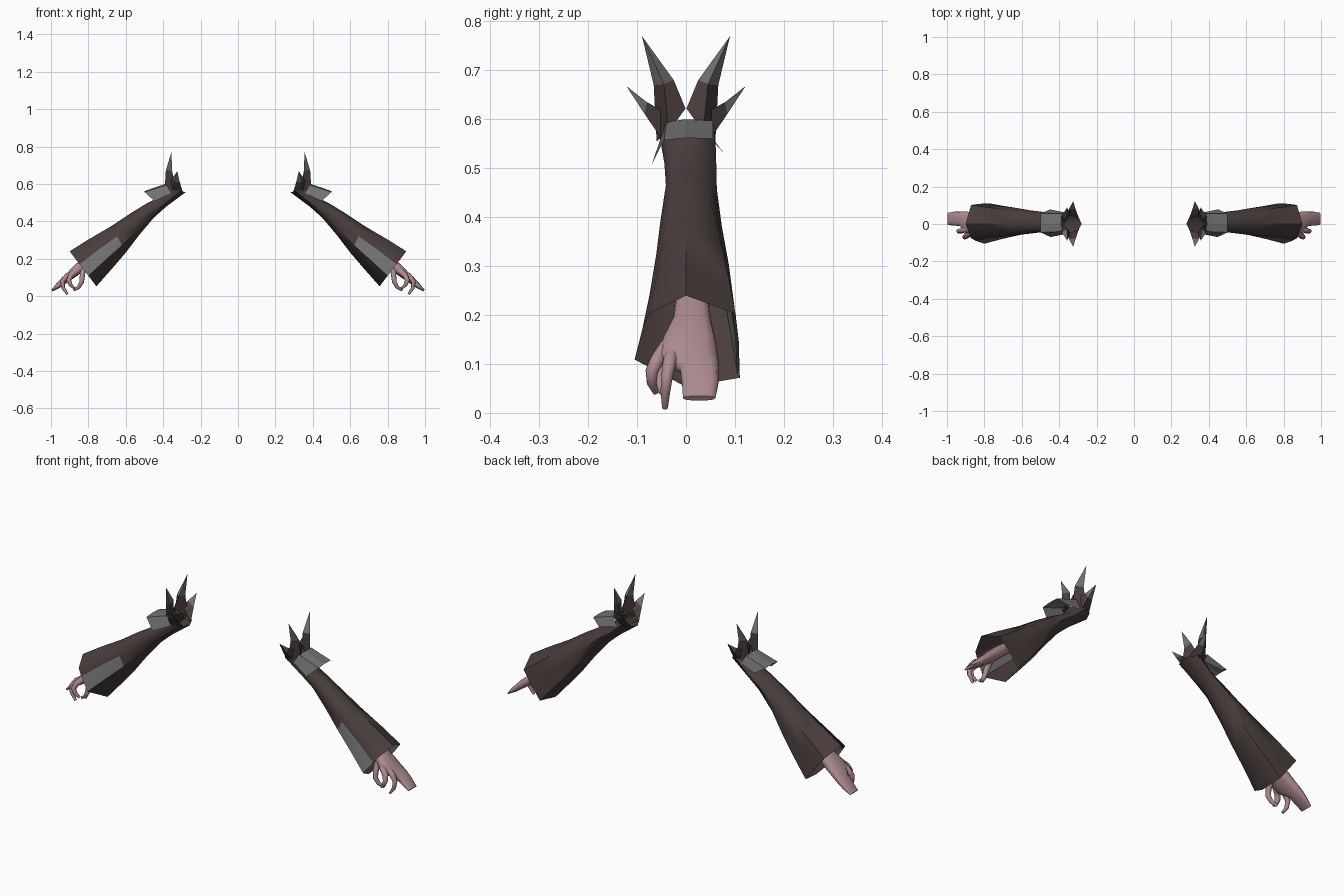
import bpy, bmesh, math
from mathutils import Vector

if "Cube" in bpy.data.objects:
    bpy.data.objects.remove(bpy.data.objects["Cube"])


def material(name, rgb):
    m = bpy.data.materials.new(name)
    m.diffuse_color = (*rgb, 1)
    m.use_nodes = True
    m.node_tree.nodes["Principled BSDF"].inputs["Base Color"].default_value = m.diffuse_color
    return m


CLOTH = material("dark brown cloth", (0.068, 0.047, 0.046))
GREY = material("grey trim", (0.17, 0.17, 0.17))
SKIN = material("pink skin", (0.42, 0.26, 0.28))


def finish(name, bm, mats, smooth=True):
    """Make an object and mirror it to the other arm."""
    bmesh.ops.recalc_face_normals(bm, faces=bm.faces)
    me = bpy.data.meshes.new(name)
    bm.to_mesh(me)
    bm.free()
    ob = bpy.data.objects.new(name, me)
    bpy.context.collection.objects.link(ob)
    for m in mats:
        me.materials.append(m)
    if smooth:
        bpy.context.view_layer.objects.active = ob
        ob.select_set(True)
        bpy.ops.object.shade_smooth_by_angle(angle=math.radians(50))
        ob.select_set(False)
    mod = ob.modifiers.new("Mirror", 'MIRROR')
    mod.use_mirror_merge = False
    return ob


def loft(bm, rings, closed=True, caps=False, rule=None):
    """Bridge equal-length rings of points; rule(i, j) gives the material."""
    vs = [[bm.verts.new(p) for p in r] for r in rings]
    n = len(rings[0])
    for i in range(len(vs) - 1):
        for j in range(n if closed else n - 1):
            k = (j + 1) % n
            f = bm.faces.new((vs[i][j], vs[i][k], vs[i + 1][k], vs[i + 1][j]))
            if rule:
                f.material_index = rule(i, j)
    if caps:
        bm.faces.new(vs[0])
        bm.faces.new(vs[-1])


# Sleeve: sections from cuff to shoulder (upper x, z, lower x, z, y min, y max, cuff weight)
SECTIONS = [
    (.90, .24, .757, .053, -.105, .11, 1),
    (.80, .303, .68, .14, -.085, .10, .8),
    (.675, .376, .60, .233, -.066, .088, .4),
    (.58, .44, .53, .325, -.053, .073, 0),
    (.49, .495, .45, .42, -.042, .063, 0),
    (.42, .53, .385, .478, -.045, .062, 0),
    (.385, .58, .28, .556, -.056, .06, 0),
]
# Section points: fraction from upper to lower edge, share of y extent at the cuff
CUFF = [(0, 0), (.2, -.72), (.37, -.85), (.7, -1), (1, 0), (.9, 1), (.5, .98), (.2, .92)]
ROUND = [(0, 0), (.15, -.72), (.4, -.98), (.75, -.86), (1, 0), (.8, .8), (.5, 1), (.15, .72)]


def section(ux, uz, lx, lz, y0, y1, w):
    pts = []
    for a, b in zip(CUFF, ROUND):
        f, s = (b[k] + (a[k] - b[k]) * w for k in (0, 1))
        pts.append(Vector((ux + (lx - ux) * f, s * (y1 if s > 0 else -y0), uz + (lz - uz) * f)))
    return pts


rings = [section(*s) for s in SECTIONS]
bm = bmesh.new()
loft(bm, rings, rule=lambda i, j: 1 if i < 2 and j == 2 else 0)
finish("sleeve", bm, [CLOTH, GREY])

# Grey lining strip inside the back of the cuff
bm = bmesh.new()
inner = []
for r in rings[:3]:
    c = sum(r, Vector()) / len(r)
    inner.append([p + (c - p).normalized() * .006 for p in r[5:8]])
loft(bm, inner, closed=False)
finish("cuff_lining", bm, [GREY])

# Flared plate over the outer arm
bm = bmesh.new()
loft(bm, [
    [(.446, -.07, .508), (.50, -.045, .557), (.50, 0, .562), (.50, .055, .56), (.45, .078, .53)],
    [(.36, -.052, .55), (.38, -.04, .595), (.39, 0, .60), (.385, .055, .597), (.36, .06, .55)],
], closed=False)
finish("arm_plate", bm, [GREY], smooth=False)


# Collar spikes: cloth base with a grey tip
def spike(name, base, mid, tip):
    bm = bmesh.new()
    for s in (-1, 1):
        flip = lambda p: (p[0], p[1] * s, p[2])
        loft(bm, [[flip(p) for p in base], [flip(p) for p in mid]])
        t = bm.verts.new(flip(tip))
        m = [bm.verts.new(flip(p)) for p in mid]
        for j in range(3):
            bm.faces.new((m[j], m[(j + 1) % 3], t)).material_index = 1
    bmesh.ops.remove_doubles(bm, verts=bm.verts, dist=.0005)
    finish(name, bm, [CLOTH, GREY], smooth=False)


spike("tall_spikes",
      [(.33, .06, .555), (.392, .035, .575), (.375, .001, .622)],
      [(.352, .066, .67), (.386, .045, .672), (.358, .025, .68)],
      (.356, .09, .77))
spike("side_spikes",
      [(.36, .052, .62), (.35, .05, .56), (.295, .03, .557)],
      [(.348, .08, .635), (.342, .084, .61), (.312, .078, .612)],
      (.325, .122, .668))

# Hand: flattened sections from wrist to fingertips (x, z, y min, y max, half thickness)
PALM = [
    (.74, .24, -.02, .045, .024), (.81, .185, -.028, .052, .028),
    (.855, .145, -.05, .062, .028), (.895, .112, -.055, .066, .022),
    (.925, .088, -.012, .067, .02), (.96, .058, -.008, .066, .015),
    (.994, .03, -.006, .06, .006),
]
bm = bmesh.new()
hand = []
for x, z, y0, y1, h in PALM:
    ring = []
    for k in range(12):
        a = math.tau * k / 12
        c, s = math.cos(a), math.sin(a)
        y = (y0 + y1) / 2 + (y1 - y0) / 2 * math.copysign(abs(c) ** .7, c)
        o = h * math.copysign(abs(s) ** .8, s)
        ring.append((x + o * .64, y, z + o * .77))
    hand.append(ring)
loft(bm, hand, caps=True)
finish("hand", bm, [SKIN])


# Curled fingers: tapered tubes along a path of (x, y, z, radius)
def finger(name, path):
    bm = bmesh.new()
    tube = []
    for i, p in enumerate(path):
        a, b = path[max(i - 1, 0)], path[min(i + 1, len(path) - 1)]
        d = (Vector(b[:3]) - Vector(a[:3])).normalized()
        u = d.cross(Vector((0, 1, 0))).normalized()
        v = d.cross(u)
        tube.append([Vector(p[:3]) + p[3] * (u * math.cos(t) + v * math.sin(t))
                     for t in (math.tau * k / 8 for k in range(8))])
    loft(bm, tube, caps=True)
    finish(name, bm, [SKIN])


finger("curled_finger", [(.875, -.025, .13, .016), (.915, -.032, .108, .015), (.938, -.038, .08, .012),
                         (.935, -.042, .045, .01), (.912, -.043, .01, .006)])
finger("outer_finger", [(.865, -.04, .135, .016), (.895, -.058, .11, .015), (.905, -.07, .085, .013),
                        (.895, -.07, .06, .01), (.875, -.062, .042, .006)])
finger("thumb", [(.83, -.025, .145, .016), (.832, -.045, .11, .014), (.836, -.055, .075, .012),
                 (.852, -.05, .048, .01), (.878, -.04, .032, .006)])
